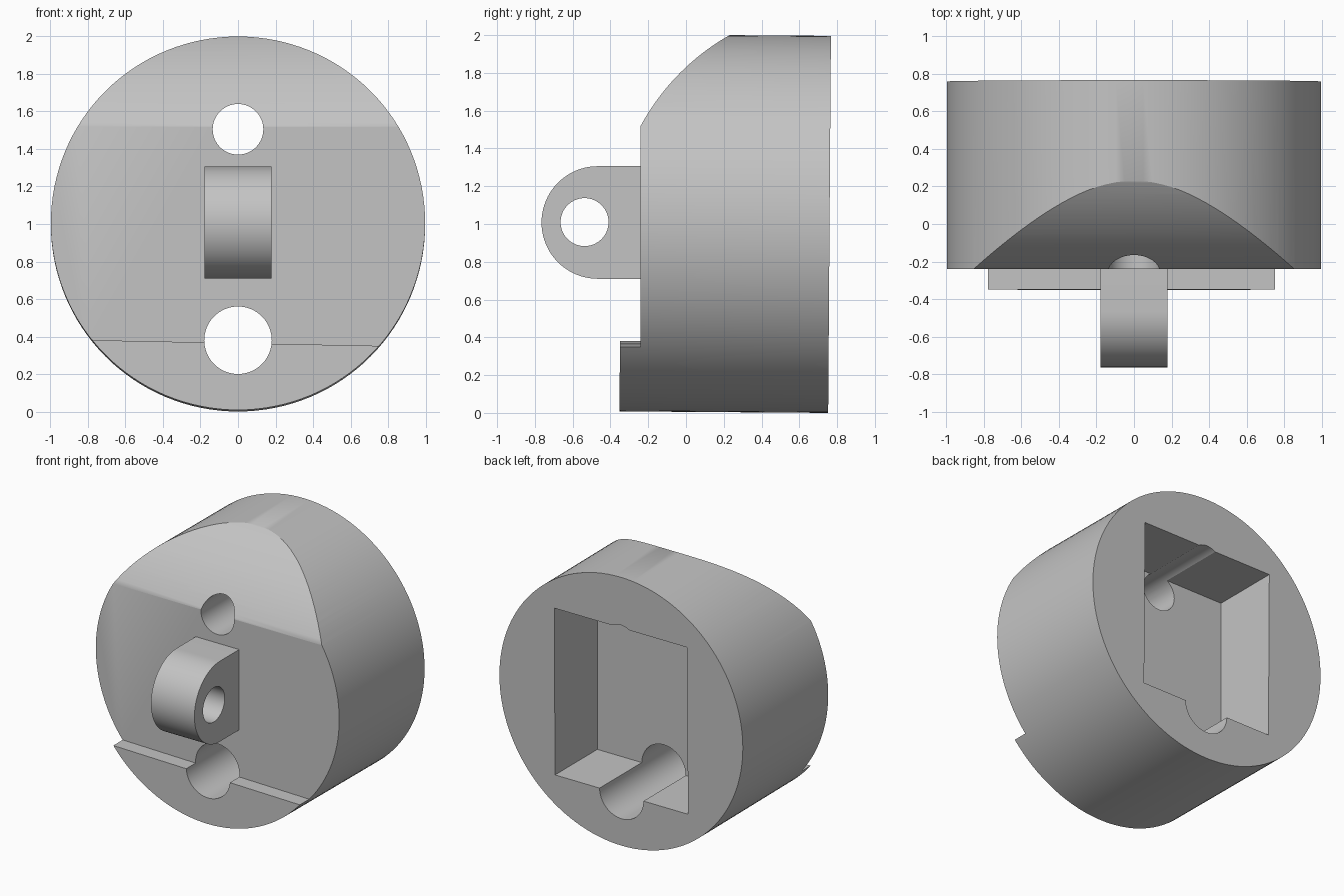
import bpy, bmesh, math
from mathutils import Matrix, Vector

cube = bpy.data.objects.get("Cube")
if cube:
    bpy.data.objects.remove(cube, do_unlink=True)

grey = bpy.data.materials.new("plain grey")
grey.use_nodes = True
colour = (0.55, 0.55, 0.55, 1)
grey.diffuse_color = colour
grey.node_tree.nodes["Principled BSDF"].inputs["Base Color"].default_value = colour


def prism(name, profile, x0, x1):
    """Extrude a (y, z) profile along x."""
    bm = bmesh.new()
    verts = [bm.verts.new((x0, y, z)) for y, z in profile]
    face = bm.faces.new(verts)
    new = bmesh.ops.extrude_face_region(bm, geom=[face])["geom"]
    bmesh.ops.translate(bm, vec=(x1 - x0, 0, 0),
                        verts=[v for v in new if isinstance(v, bmesh.types.BMVert)])
    bmesh.ops.recalc_face_normals(bm, faces=bm.faces)
    return finish(name, bm)


def rod(name, radius, start, end, sides=64):
    """Cylinder between two points."""
    a, b = Vector(start), Vector(end)
    bm = bmesh.new()
    turn = (b - a).to_track_quat('Z', 'Y').to_matrix().to_4x4()
    bmesh.ops.create_cone(bm, cap_ends=True, segments=sides, radius1=radius,
                          radius2=radius, depth=(b - a).length,
                          matrix=Matrix.Translation((a + b) / 2) @ turn)
    return finish(name, bm)


def finish(name, bm):
    mesh = bpy.data.meshes.new(name)
    bm.to_mesh(mesh)
    bm.free()
    mesh.materials.append(grey)
    obj = bpy.data.objects.new(name, mesh)
    bpy.context.collection.objects.link(obj)
    return obj


def activate(obj):
    bpy.ops.object.select_all(action='DESELECT')
    obj.select_set(True)
    bpy.context.view_layer.objects.active = obj


def cut(target, cutter):
    activate(target)
    mod = target.modifiers.new("cut", 'BOOLEAN')
    mod.operation = 'DIFFERENCE'
    mod.solver = 'EXACT'
    mod.object = cutter
    bpy.ops.object.modifier_apply(modifier=mod.name)
    bpy.data.objects.remove(cutter, do_unlink=True)


def arc(cy, cz, r, a0, a1, steps):
    angles = [math.radians(a0 + (a1 - a0) * i / steps) for i in range(steps + 1)]
    return [(cy + r * math.cos(a), cz + r * math.sin(a)) for a in angles]


# Round housing, its axis dipping very slightly towards the back
housing = rod("housing", 0.998, (0, -0.345, 1.006), (0, 0.76, 0.998), 128)

# Front relief: flat face above the lower lip, rounded crown at the top
relief = [(-0.6, 0.365), (-0.24, 0.365)] + arc(0.833, 0.939, 1.22, 151.6, 112, 24)
relief += [(0.376, 2.3), (-0.6, 2.3)]
front_cutter = prism("front_cutter", relief, -1.2, 1.2)
for v in front_cutter.data.vertices:
    if v.co.z < 0.5:
        v.co.z -= 0.02 * v.co.x      # lip edge slopes gently sideways
cut(housing, front_cutter)

# Square pocket in the back
pocket = [(0.26, 0.38), (0.9, 0.38), (0.9, 1.62), (0.26, 1.62)]
cut(housing, prism("pocket_cutter", pocket, -0.545, 0.545))

# Upper and lower through holes
for z, r in ((1.505, 0.135), (0.38, 0.18)):
    cut(housing, rod("hole_cutter", r, (0, -1, z), (0, 1, z)))

# Rounded front lug with a cross hole
lug_profile = arc(-0.467, 1.008, 0.298, 90, 270, 40) + [(-0.2, 0.71), (-0.2, 1.306)]
lug = prism("front_lug", lug_profile, -0.178, 0.178)
cut(lug, rod("lug_hole_cutter", 0.127, (-0.5, -0.537, 1.01), (0.5, -0.537, 1.01)))

for obj in (housing, lug):
    activate(obj)
    bpy.ops.object.shade_smooth_by_angle(angle=math.radians(30))
